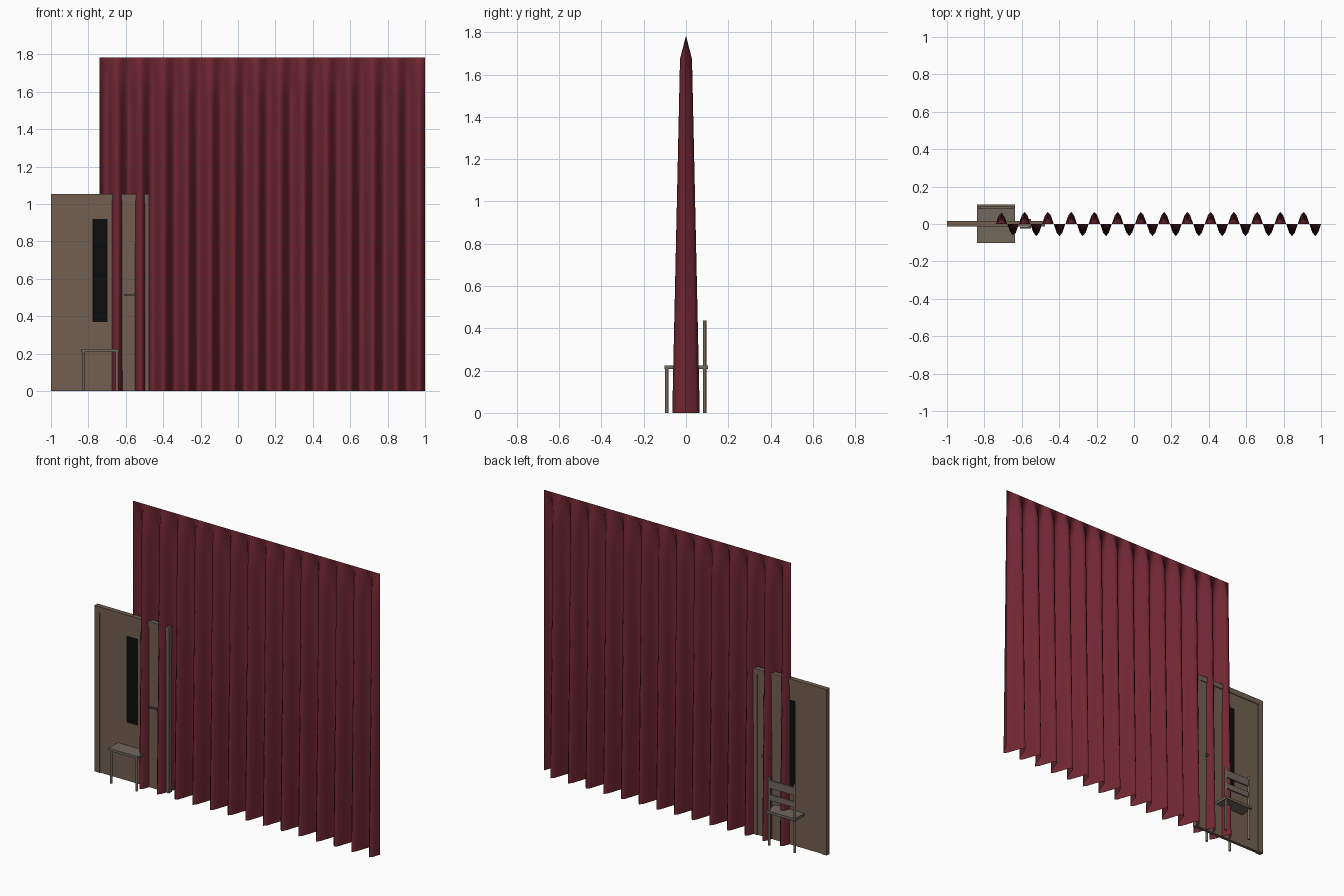
import bpy, bmesh, math

if "Cube" in bpy.data.objects:
    bpy.data.objects.remove(bpy.data.objects["Cube"])

def material(name, rgb):
    m = bpy.data.materials.new(name)
    m.diffuse_color = (*rgb, 1)
    m.use_nodes = True
    m.node_tree.nodes["Principled BSDF"].inputs["Base Color"].default_value = m.diffuse_color
    return m

RED = material("curtain red", (0.16, 0.02, 0.032))
WOOD = material("door brown", (0.17, 0.115, 0.08))
BLACK = material("window black", (0.004, 0.004, 0.004))
CHAIR = material("chair wood", (0.17, 0.135, 0.105))
METAL = material("handle metal", (0.12, 0.095, 0.075))

def finish(name, bm, mat):
    me = bpy.data.meshes.new(name)
    bm.to_mesh(me)
    bm.free()
    me.materials.append(mat)
    ob = bpy.data.objects.new(name, me)
    bpy.context.collection.objects.link(ob)
    return ob

def box(name, x, y, z, mat):
    """Box from (min, max) pairs on each axis."""
    bm = bmesh.new()
    bmesh.ops.create_cube(bm, size=1)
    for v in bm.verts:
        v.co = [r[0] if c < 0 else r[1] for c, r in zip(v.co, (x, y, z))]
    return finish(name, bm, mat)

def post(name, x, y, z0, z1, r, mat):
    bm = bmesh.new()
    bmesh.ops.create_cone(bm, cap_ends=True, segments=10, radius1=r, radius2=r, depth=z1 - z0)
    bmesh.ops.translate(bm, verts=bm.verts, vec=(x, y, (z0 + z1) / 2))
    for f in bm.faces:
        f.smooth = len(f.verts) == 4
    return finish(name, bm, mat)

# Pleated curtain: a sheet whose folds deepen downwards and gather flat at the top
X0, X1, H, FOLDS, COLS, ROWS = -0.74, 1.0, 1.785, 14, 112, 16
bm = bmesh.new()
grid = []
for j in range(ROWS + 1):
    t = j / ROWS
    amp = 0 if j == ROWS else 0.065 - 0.039 * t
    grid.append([bm.verts.new((X0 + (X1 - X0) * i / COLS,
                               amp * math.sin(2 * math.pi * FOLDS * i / COLS),
                               H * t)) for i in range(COLS + 1)])
for lo, hi in zip(grid, grid[1:]):
    for i in range(COLS):
        bm.faces.new((lo[i], lo[i + 1], hi[i + 1], hi[i])).smooth = True
finish("curtain", bm, RED)

# Door frame
L, R, TOP, C = -1.0, -0.475, 1.055, -0.7375
FY = (-0.014, 0.016)
box("frame_left", (L, L + 0.037), FY, (0, TOP), WOOD)
box("frame_right", (R - 0.037, R), FY, (0, TOP), WOOD)
box("frame_top", (L + 0.037, R - 0.037), FY, (TOP - 0.035, TOP), WOOD)

# Door leaf built around a tall narrow window
DY = (-0.009, 0.011)
W = 0.041
box("leaf_left", (L + 0.037, C - W), DY, (0, TOP - 0.035), WOOD)
box("leaf_right", (C + W, R - 0.037), DY, (0, TOP - 0.035), WOOD)
box("leaf_below_window", (C - W, C + W), DY, (0, 0.37), WOOD)
box("leaf_above_window", (C - W, C + W), DY, (0.92, TOP - 0.035), WOOD)
box("window", (C - W, C + W), (-0.006, 0.008), (0.37, 0.92), BLACK)

# Lever handles on both sides
for side, a, b in (("front", -0.009, -0.025), ("back", 0.011, 0.027)):
    s = 1 if b > a else -1
    box("handle_stem_" + side, (-0.563, -0.551), sorted((a, b)), (0.508, 0.522), METAL)
    box("handle_lever_" + side, (-0.61, -0.551), sorted((b - s * 0.008, b)), (0.51, 0.52), METAL)

# Chair facing the front
box("seat", (C - 0.102, C + 0.102), (-0.102, 0.104), (0.208, 0.224), CHAIR)
for side, s in (("left", -1), ("right", 1)):
    x = C + s * 0.09
    post("front_leg_" + side, x, -0.091, 0, 0.21, 0.0078, CHAIR)
    post("back_post_" + side, x, 0.088, 0, 0.436, 0.0078, CHAIR)
for name, z in (("upper_slat", (0.365, 0.415)), ("lower_slat", (0.288, 0.325))):
    box(name, (C - 0.088, C + 0.088), (0.083, 0.093), z, CHAIR)
